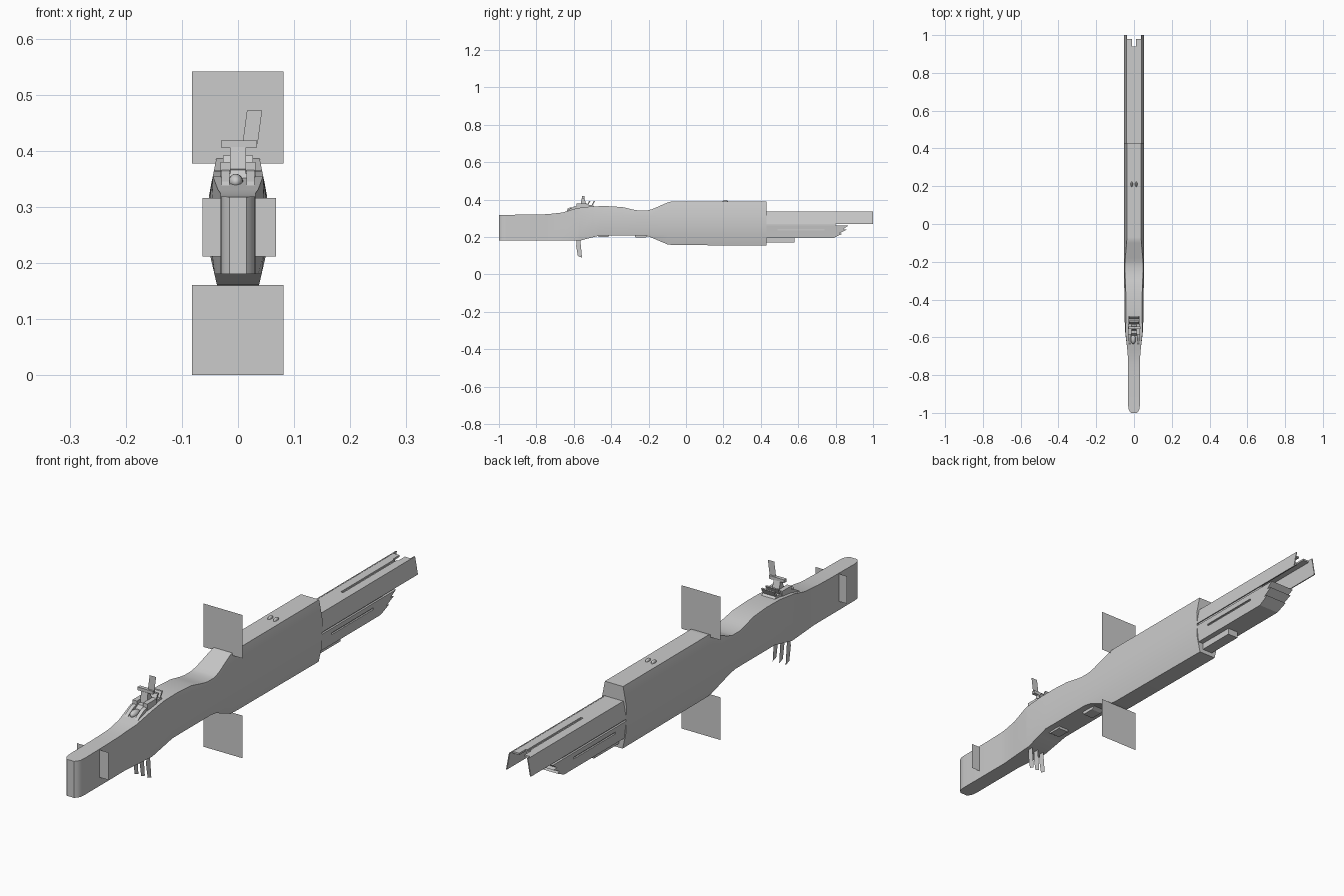
import bpy, bmesh
from mathutils import Matrix

if "Cube" in bpy.data.objects:
    bpy.data.objects.remove(bpy.data.objects["Cube"])


def add_mesh(name, verts, faces, smooth=False):
    me = bpy.data.meshes.new(name)
    me.from_pydata(verts, [], faces)
    bm = bmesh.new()
    bm.from_mesh(me)
    bmesh.ops.recalc_face_normals(bm, faces=bm.faces)
    bm.to_mesh(me)
    bm.free()
    ob = bpy.data.objects.new(name, me)
    bpy.context.collection.objects.link(ob)
    if smooth:
        bpy.ops.object.select_all(action='DESELECT')
        bpy.context.view_layer.objects.active = ob
        ob.select_set(True)
        bpy.ops.object.shade_smooth_by_angle(angle=0.45)
    return ob


def loft(name, rings, smooth=False):
    n = len(rings[0])
    verts = [p for r in rings for p in r]
    faces = [(k*n + i, k*n + (i+1) % n, (k+1)*n + (i+1) % n, (k+1)*n + i)
             for k in range(len(rings) - 1) for i in range(n)]
    faces += [tuple(range(n)), tuple(range(len(verts) - n, len(verts)))]
    return add_mesh(name, verts, faces, smooth)


def box(name, x0, x1, y0, y1, z0, z1):
    return loft(name, [[(x0, y, z0), (x1, y, z0), (x1, y, z1), (x0, y, z1)] for y in (y0, y1)])


def side_prism(name, profile, left, right):
    # (y, z) profile spanned between two x functions of z
    return loft(name, [[(f(z), y, z) for y, z in profile] for f in (left, right)])


def flat_prism(name, profile, x0, x1):
    return side_prism(name, profile, lambda z: x0, lambda z: x1)


def section_prism(name, profile, y0, y1):
    return loft(name, [[(x, y, z) for x, z in profile] for y in (y0, y1)])


def interp(table, t):
    for (a, u), (b, v) in zip(table, table[1:]):
        if t <= b:
            return u + (v - u) * max(0, t - a) / (b - a)
    return table[-1][1]


# Main hull: side outline limited by the faceted front section
TOP = [(-1, .318), (-.82, .32), (-.74, .322), (-.66, .331), (-.58, .355), (-.5, .364),
       (-.42, .365), (-.34, .36), (-.28, .346), (-.25, .341), (-.21, .341), (-.18, .349),
       (-.1, .384), (-.08, .389), (.43, .389)]
BOTTOM = [(-1, .18), (-.57, .18), (-.46, .208), (-.23, .208), (-.2, .203),
          (-.1, .161), (-.07, .157), (.43, .154)]
WIDTH = [(-1, .015), (-.992, .023), (-.98, .029), (-.96, .031), (-.72, .031), (-.66, .036),
         (-.58, .046), (-.5, .05), (-.3, .052), (.43, .052)]
SECTION = [(.154, .036), (.215, .05), (.32, .052), (.389, .038)]
rings = []
for y in sorted({p[0] for t in (TOP, BOTTOM, WIDTH) for p in t}):
    zs = [interp(BOTTOM, y), .215, .318, interp(TOP, y)]
    half = [(min(interp(SECTION, z), interp(WIDTH, y)), y, z) for z in zs]
    rings.append(half + [(-x, y, z) for x, y, z in reversed(half)])
loft("main_hull", rings, True)

# Tail: upper open channel with slotted deck
for s, side in ((1, "right"), (-1, "left")):
    section_prism(f"tail_wall_{side}", [(s*x, z) for x, z in
                  ((.052, .27), (.04, .335), (.036, .335), (.048, .27))], .43, 1)
    box(f"tail_deck_{side}", s*.011, s*.038, .43, .98, .327, .334)
box("tail_deck_front", -.011, .011, .43, .62, .327, .334)
box("tail_deck_slot_floor", -.011, .011, .62, .94, .322, .328)
for s in (1, -1):
    box("tail_slot_edge", s*.005, s*.011, .62, .94, .327, .334)
box("tail_core", -.044, .044, .43, .8, .255, .275)

# Tail: lower hull with stepped end and side grooves
lower_width = lambda z: interp([(.195, .043), (.262, .051)], z)
lower = side_prism("lower_tail", [(.43, .195), (.79, .195), (.835, .217), (.82, .219),
                   (.86, .24), (.84, .242), (.87, .262), (.43, .262)],
                   lambda z: -lower_width(z), lower_width)
for s in (1, -1):
    cutter = box("groove_cutter", s*.042, s*.07, .49, .74, .236, .243)
    cutter.hide_render = True
    cutter.hide_viewport = True
    mod = lower.modifiers.new("groove", 'BOOLEAN')
    mod.operation = 'DIFFERENCE'
    mod.object = cutter
box("tail_keel_block", -.022, .022, .43, .58, .17, .196)

# Thin cross panels, facing forward
def panel(name, y, pts):
    add_mesh(name, [(x, y, z) for x, z in pts], [(0, 1, 2, 3)])


def rect(x0, x1, z0, z1):
    return [(x0, z0), (x1, z0), (x1, z1), (x0, z1)]


panel("upper_panel", -.09, rect(-.082, .081, .377, .541))
panel("lower_panel", -.09, rect(-.082, .081, 0, .161))
panel("nose_panel", -.87, rect(-.063, .068, .212, .316))
panel("mast_panel", -.55, [(.008, .412), (.035, .412), (.043, .472), (.016, .472)])

# Hanging fins under the bow
for i, x in enumerate((-.027, 0, .027)):
    add_mesh(f"belly_fin_{i}", [(x, y, z) for y, z in
             ((-.585, .185), (-.565, .185), (-.556, .09), (-.578, .098), (-.587, .15))],
             [(0, 1, 2, 3, 4)])

# Bridge tower and superstructure
flat_prism("bridge_base", [(-.6, .34), (-.58, .366), (-.5, .372), (-.48, .355)], -.028, .028)
flat_prism("bridge_tower", [(-.565, .36), (-.558, .407), (-.543, .407), (-.53, .36)], -.014, .014)
box("bridge_crossbar", -.03, .034, -.557, -.543, .406, .418)
for x in (-.022, .022):
    flat_prism("bridge_side_arm", [(-.65, .326), (-.63, .345), (-.6, .362), (-.565, .37),
               (-.565, .355), (-.6, .34)], x - .007, x + .007)
    box("bridge_side_block", x - .009, x + .009, -.585, -.53, .35, .38)
for y in (-.535, -.51):
    flat_prism("bridge_rear_vane", [(y, .36), (y + .006, .36), (y + .024, .392), (y + .016, .392)],
               -.027, .027)


# Rounded domes
def dome(name, loc, size):
    me = bpy.data.meshes.new(name)
    bm = bmesh.new()
    bmesh.ops.create_uvsphere(bm, u_segments=16, v_segments=8, radius=1,
                              matrix=Matrix.LocRotScale(loc, None, size))
    for f in bm.faces:
        f.smooth = True
    bm.to_mesh(me)
    bm.free()
    bpy.context.collection.objects.link(bpy.data.objects.new(name, me))


dome("bridge_dome", (-.004, -.61, .345), (.013, .025, .014))
for x in (-.012, .012):
    dome("deck_dome", (x, .21, .39), (.006, .014, .009))

# Belly hatches
flat_prism("belly_hatch_front", [(-.475, .207), (-.465, .2), (-.415, .2), (-.41, .212)], -.022, .022)
flat_prism("belly_hatch_rear", [(-.275, .212), (-.27, .196), (-.22, .196), (-.2, .206)], -.022, .022)
